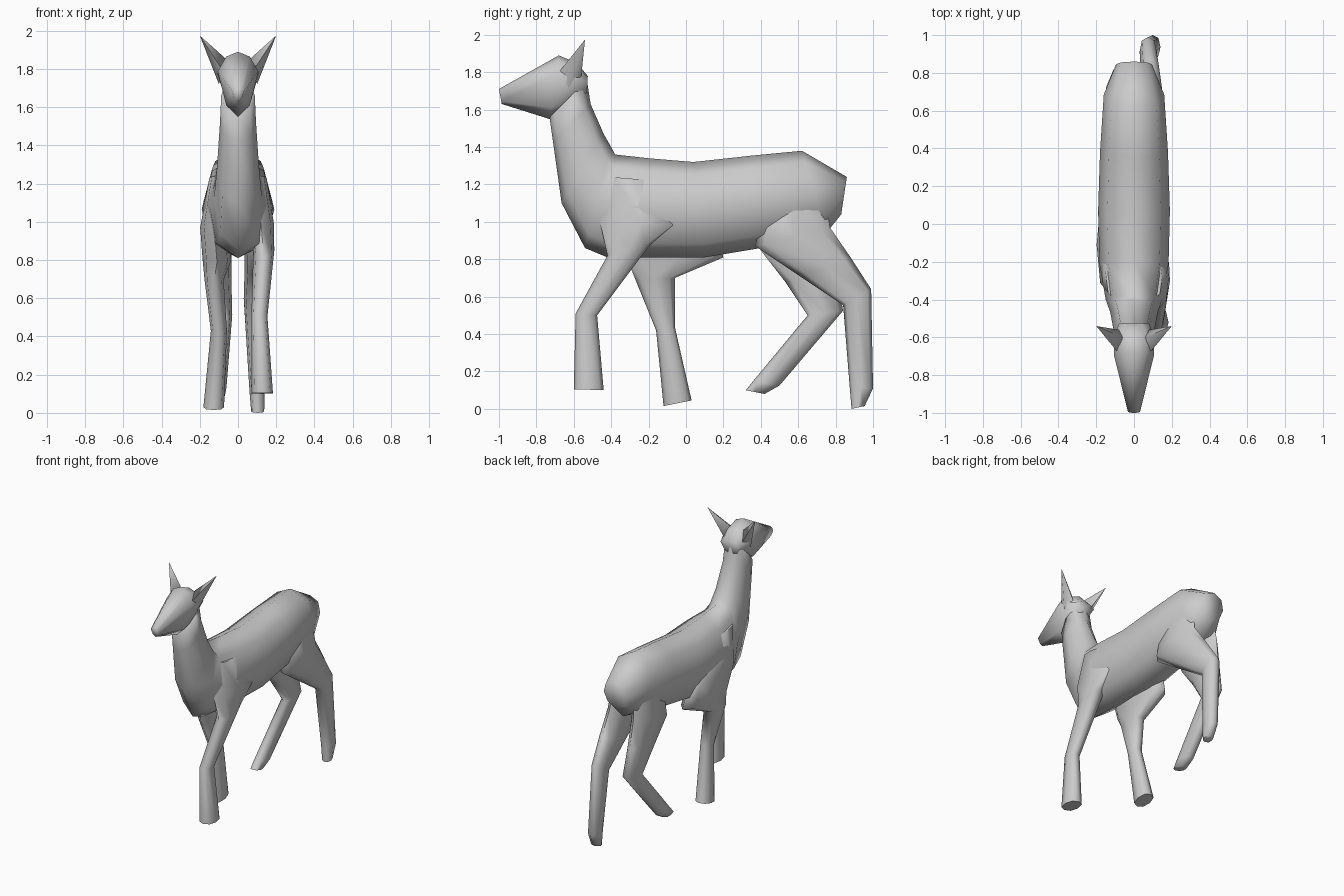
import bpy, bmesh, math


def finish(name, bm):
    """Turn a bmesh into a smooth-shaded object with firm creases."""
    bmesh.ops.recalc_face_normals(bm, faces=bm.faces)
    me = bpy.data.meshes.new(name)
    bm.to_mesh(me)
    bm.free()
    ob = bpy.data.objects.new(name, me)
    bpy.context.collection.objects.link(ob)
    bpy.ops.object.select_all(action='DESELECT')
    ob.select_set(True)
    bpy.context.view_layer.objects.active = ob
    bpy.ops.object.shade_smooth_by_angle(angle=math.radians(80))
    return ob


def loft(name, sections, wide=0.5, corner=0.74, drop=0.25):
    """Skin 8-sided rings; section = (y, z) of one edge, (y, z) of the
    opposite edge, x centre, half width. wide = where the ring is widest."""
    bm = bmesh.new()
    lo, hi = wide * drop, 1 - (1 - wide) * drop
    shape = [(0, 1), (corner, hi), (1, wide), (corner, lo),
             (0, 0), (-corner, lo), (-1, wide), (-corner, hi)]
    rings = []
    for ya, za, yb, zb, x, w in sections:
        rings.append([bm.verts.new((x + u * w, yb + (ya - yb) * t, zb + (za - zb) * t))
                      for u, t in shape])
    for a, b in zip(rings, rings[1:]):
        for i in range(8):
            j = (i + 1) % 8
            bm.faces.new((a[i], a[j], b[j], b[i]))
    bm.faces.new(rings[0])
    bm.faces.new(rings[-1])
    return finish(name, bm)


# Torso and neck: one skin from the rump forward and up to the throat
loft("torso_and_neck", [
    (0.86, 1.24, 0.83, 1.04, 0, 0.095),
    (0.62, 1.38, 0.75, 0.94, 0, 0.16),
    (0.36, 1.355, 0.40, 0.86, 0, 0.18),
    (0.04, 1.32, 0.10, 0.81, 0, 0.19),
    (-0.20, 1.34, -0.22, 0.81, 0, 0.183),
    (-0.38, 1.36, -0.42, 0.81, 0, 0.15),
    (-0.40, 1.40, -0.54, 0.86, 0, 0.125),
    (-0.44, 1.47, -0.665, 1.10, 0, 0.11),
    (-0.51, 1.63, -0.71, 1.42, 0, 0.094),
    (-0.53, 1.76, -0.73, 1.56, 0, 0.088),
], drop=0.28)

# Head: wide high skull tapering to a narrow muzzle
loft("head", [
    (-0.525, 1.78, -0.53, 1.68, 0, 0.08),
    (-0.585, 1.85, -0.64, 1.59, 0, 0.108),
    (-0.68, 1.89, -0.73, 1.55, 0, 0.106),
    (-1.00, 1.71, -0.985, 1.63, 0, 0.032),
], wide=0.7, corner=0.58)

# Ears: slim pointed pyramids
for side, label in ((1, "right"), (-1, "left")):
    bm = bmesh.new()
    base = [bm.verts.new((side * x, y, z)) for x, y, z in
            ((0.06, -0.60, 1.85), (0.085, -0.68, 1.80),
             (0.1, -0.63, 1.72), (0.08, -0.56, 1.78))]
    tip = bm.verts.new((side * 0.2, -0.54, 1.975))
    bm.faces.new(base)
    for i in range(4):
        bm.faces.new((base[i], base[(i + 1) % 4], tip))
    finish(label + "_ear", bm)

# Front legs: right one stepping forward and lifted, left one planted back
loft("right_front_leg", [
    (-0.40, 1.24, -0.16, 1.22, 0.10, 0.05),
    (-0.46, 1.00, -0.02, 0.98, 0.12, 0.068),
    (-0.42, 0.82, -0.19, 0.88, 0.135, 0.055),
    (-0.59, 0.51, -0.475, 0.50, 0.112, 0.042),
    (-0.60, 0.105, -0.44, 0.10, 0.127, 0.056),
])
loft("left_front_leg", [
    (-0.40, 1.24, -0.12, 1.22, -0.10, 0.05),
    (-0.38, 0.98, 0.16, 0.96, -0.125, 0.073),
    (-0.31, 0.79, 0.20, 0.81, -0.11, 0.075),
    (-0.27, 0.69, -0.06, 0.70, -0.125, 0.05),
    (-0.16, 0.42, -0.06, 0.44, -0.10, 0.042),
    (-0.12, 0.015, 0.03, 0.045, -0.127, 0.054),
])

# Hind legs: right one stretched back, left one swinging forward
loft("right_hind_leg", [
    (0.42, 1.14, 0.74, 1.16, 0.085, 0.05),
    (0.37, 0.87, 0.77, 0.97, 0.10, 0.065),
    (0.60, 0.715, 0.88, 0.81, 0.09, 0.055),
    (0.84, 0.555, 0.99, 0.64, 0.075, 0.045),
    (0.875, 0.12, 1.00, 0.11, 0.10, 0.04),
    (0.885, 0.0, 0.955, 0.015, 0.103, 0.034),
])
loft("left_hind_leg", [
    (0.42, 1.14, 0.74, 1.16, -0.085, 0.05),
    (0.39, 0.86, 0.77, 0.95, -0.10, 0.065),
    (0.53, 0.68, 0.80, 0.74, -0.09, 0.055),
    (0.65, 0.50, 0.84, 0.525, -0.075, 0.045),
    (0.36, 0.15, 0.50, 0.125, -0.10, 0.04),
    (0.32, 0.10, 0.42, 0.08, -0.103, 0.035),
])
